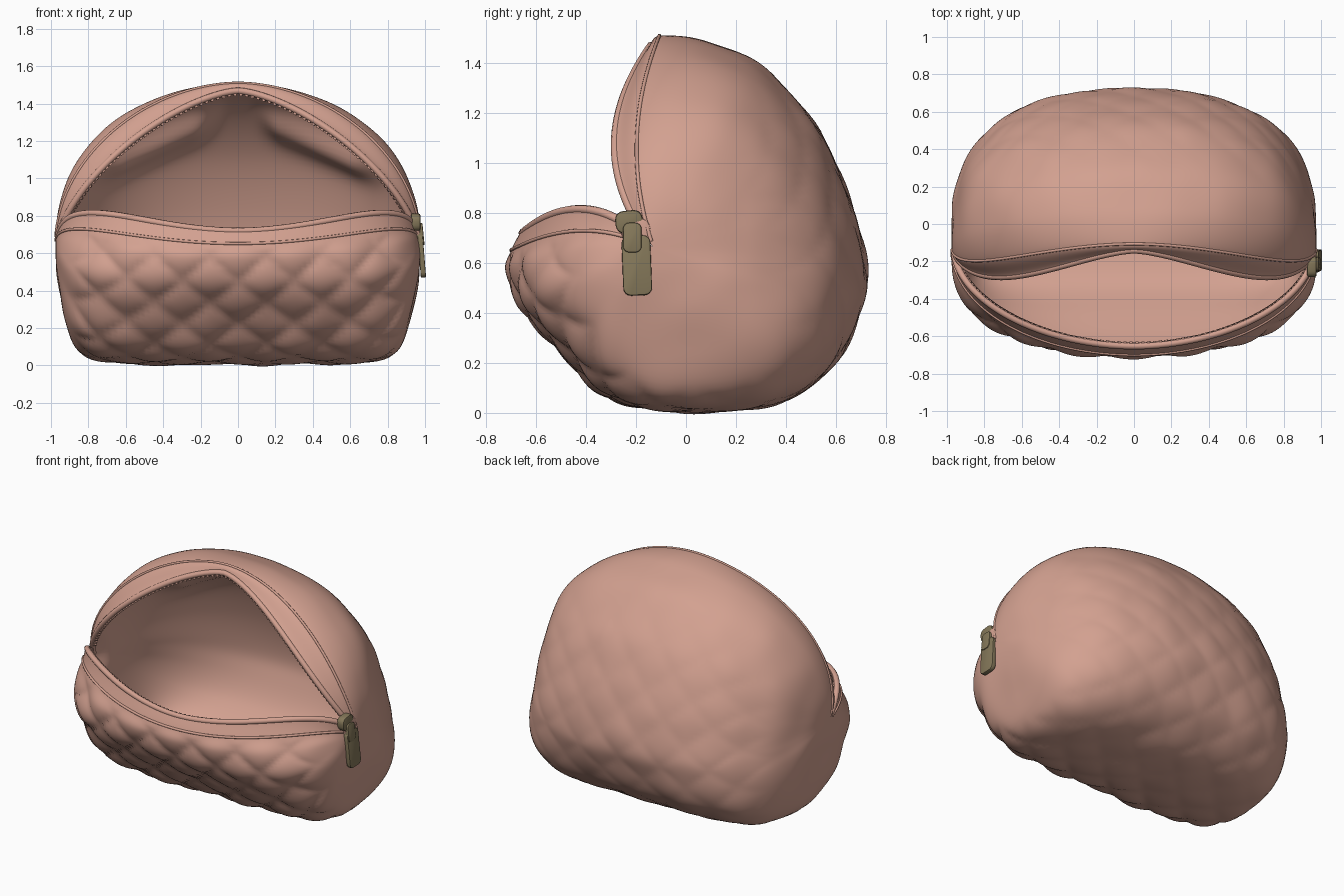
import bpy, bmesh, math
from mathutils import Vector, noise

cube = bpy.data.objects.get("Cube")
if cube:
    bpy.data.objects.remove(cube)


def material(name, rgb):
    m = bpy.data.materials.new(name)
    m.use_nodes = True
    m.diffuse_color = (*rgb, 1)
    m.node_tree.nodes["Principled BSDF"].inputs["Base Color"].default_value = (*rgb, 1)
    return m


PINK = material("dusty pink fabric", (0.65, 0.355, 0.28))
BRASS = material("aged brass", (0.23, 0.185, 0.10))

# Middle cross-section from front lip under and over to top lip: y, z, squareness
PROFILE = [Vector(p) for p in (
    (-.665, .72, 1.9), (-.70, .65, 2), (-.72, .57, 2.3), (-.66, .42, 3),
    (-.5, .24, 4), (-.34, .08, 6), (-.15, .015, 7.5), (.12, .005, 7.5),
    (.4, .05, 6), (.6, .2, 4), (.7, .4, 2.9), (.725, .57, 2.5),
    (.66, .85, 2.4), (.52, 1.15, 2.35), (.3, 1.39, 2.3), (.08, 1.49, 2.2),
    (-.1, 1.51, 1.9), (-.14, 1.48, 1.5))]
HINGE_X, HINGE_Y, HINGE_Z = .975, -.13, .66
ROWS, COLS = 150, 120


def ramp(x, a, b):
    t = min(max((x - a) / (b - a), 0), 1)
    return t * t * (3 - 2 * t)


def section(u):
    """Smooth interpolation along the profile."""
    last = len(PROFILE) - 1
    f = min(max(u, 0), 1) * last
    i = min(int(f), last - 1)
    t = f - i
    a, b, c, d = (PROFILE[min(max(i + k, 0), last)] for k in (-1, 0, 1, 2))
    return .5 * (2 * b + (c - a) * t + (2 * a - 5 * b + 4 * c - d) * t * t
                 + (3 * b - a - 3 * c + d) * t ** 3)


def surface(u, v):
    """Point on the pouch; every meridian fans out from the two hinges."""
    y, z, n = section(u)
    t = (v - .5) * math.pi
    s, c = math.sin(t), max(math.cos(t), 0)
    k = (abs(s) ** n + c ** n) ** (-1 / n)
    x, r = s * k, c * k
    wave = 4 * r * max(1 - r, 0)
    front = max(0, 1 - u / .25) ** 2
    top = max(0, 1 - (1 - u) / .2) ** 2
    p = Vector((HINGE_X * x,
                HINGE_Y + (y - HINGE_Y) * r - .15 * wave * top,
                HINGE_Z + (z - HINGE_Z) * r + .125 * wave * front))
    p.x *= 1 - .07 * ramp(p.z, .6, .05)
    return p


def finish(bm, name, mat, angle=50):
    me = bpy.data.meshes.new(name)
    bm.to_mesh(me)
    bm.free()
    ob = bpy.data.objects.new(name, me)
    bpy.context.collection.objects.link(ob)
    me.materials.append(mat)
    bpy.ops.object.select_all(action='DESELECT')
    ob.select_set(True)
    bpy.context.view_layer.objects.active = ob
    bpy.ops.object.shade_smooth_by_angle(angle=math.radians(angle))
    return ob


def sheet(name, offset, flip):
    """Grid over the pouch surface, moved along its normals by offset(u, v, vertex, length)."""
    bm = bmesh.new()
    grid = [[bm.verts.new(surface(i / ROWS, j / COLS)) for j in range(COLS + 1)]
            for i in range(ROWS + 1)]
    for i in range(ROWS):
        for j in range(COLS):
            bm.faces.new((grid[i][j], grid[i + 1][j], grid[i + 1][j + 1], grid[i][j + 1]))
    bm.normal_update()
    moves, length = [], 0
    for i, row in enumerate(grid):
        if i:
            length += (row[COLS // 2].co - grid[i - 1][COLS // 2].co).length
        for j, vert in enumerate(row):
            if 0 < j < COLS:
                moves.append((vert, vert.normal * offset(i / ROWS, j / COLS, vert, length)))
    for vert, move in moves:
        vert.co += move
    bmesh.ops.remove_doubles(bm, verts=bm.verts, dist=.0005)
    if flip:
        bmesh.ops.reverse_faces(bm, faces=bm.faces)
    return finish(bm, name, PINK)


def quilt(u, v, vert, length):
    a, b = vert.co.x / .3, length / .3
    q = abs(math.sin(math.pi * (a + b)) * math.sin(math.pi * (a - b))) ** .6
    edge = ramp(u, .06, .12) * ramp(min(v, 1 - v), .03, .12)
    facing = 1 - ramp(abs(vert.normal.x), .5, .95)
    strength = .024 * facing * (1 - .7 * ramp(u, .28, .42)) * (1 - ramp(u, .72, .85))
    lumps = .012 * noise.noise(vert.co * 4) * ramp(1 - u, .06, .2)
    return edge * (strength * (q - .7) + lumps)


def lining_sag(u, v, vert, length):
    p = vert.co
    # Folds hang along a slope on both sides of the roof
    fold = (p.z - 1.36 + .45 * (abs(p.x) - .15)) / .09
    span = ramp(abs(p.x), .06, .25) * (1 - ramp(abs(p.x), .65, .85))
    g = math.exp(-fold * fold) * span * ramp(1 - u, .05, .16)
    return -.035 * ramp(min(v, 1 - v), 0, .06) - .07 * g


sheet("quilted_shell", quilt, False)
sheet("lining", lining_sag, True)


# Piping and zip tape follow the two lips
def cord(name, points, radius):
    sides = 8
    bm = bmesh.new()
    rings = []
    for i, p in enumerate(points):
        along = (points[min(i + 1, len(points) - 1)] - points[max(i - 1, 0)]).normalized()
        side = along.cross(Vector((0, -.6, .8))).normalized()
        up = side.cross(along)
        rings.append([bm.verts.new(p + radius * (side * math.cos(k * math.tau / sides)
                                                 + up * math.sin(k * math.tau / sides)))
                      for k in range(sides)])
    for a, b in zip(rings, rings[1:]):
        for k in range(sides):
            m = (k + 1) % sides
            bm.faces.new((a[k], a[m], b[m], b[k]))
    bm.faces.new(rings[0][::-1])
    bm.faces.new(rings[-1])
    bmesh.ops.recalc_face_normals(bm, faces=bm.faces)
    return finish(bm, name, PINK)


def block(bm, size, centre, direction):
    for v in bmesh.ops.create_cube(bm, size=1)["verts"]:
        v.co = Vector(v.co) * Vector(size)
        v.co.rotate(direction.to_track_quat('X', 'Z'))
        v.co += centre


for name, u, seam_u in (("front", 0, .058), ("top", 1, .945)):
    centre = Vector((0, HINGE_Y, HINGE_Z))
    steps = [.01 + .98 * i / 90 for i in range(91)]
    lip = []
    for v in steps:
        p = surface(u, v)
        lip.append(p + (centre - p).normalized() * .012)
    cord(name + "_zip_tape", lip, .018)
    cord(name + "_seam_piping", [surface(seam_u, v) for v in steps], .008)
    # Row of zip teeth
    bm = bmesh.new()
    for a, b in zip(lip[3:-3], lip[4:-2]):
        mid = (a + b) / 2
        block(bm, (.016, .02, .022), mid + (centre - mid).normalized() * .014, b - a)
    finish(bm, name + "_zip_teeth", PINK, 30)


# Zip slider and pull tab on the left hinge
def rounded(name, size, centre, tilt, mat, bevel):
    bm = bmesh.new()
    for v in bmesh.ops.create_cube(bm, size=1)["verts"]:
        v.co = Vector(v.co) * Vector(size)
    # Round the outline first, then soften the rims
    outline = [e for e in bm.edges if abs(e.verts[0].co.x - e.verts[1].co.x) > size[0] / 2]
    bmesh.ops.bevel(bm, geom=outline, offset=bevel, segments=4, affect='EDGES', profile=.5)
    rims = [e for e in bm.edges if e.calc_face_angle() > 1.2]
    bmesh.ops.bevel(bm, geom=rims, offset=size[0] / 6, segments=2, affect='EDGES', profile=.5)
    ob = finish(bm, name, mat, 40)
    ob.location = centre
    ob.rotation_euler = tilt
    return ob


rounded("zip_end_fabric", (.07, .12, .12), (.94, -.195, .715), (.3, 0, 0), PINK, .04)
rounded("zip_slider", (.05, .11, .09), (.95, -.228, .765), (.1, 0, 0), BRASS, .035)
rounded("pull_ring", (.04, .075, .12), (.972, -.215, .70), (0, -.1, 0), BRASS, .025)
rounded("pull_tab", (.028, .115, .24), (.982, -.197, .59), (.04, -.08, 0), BRASS, .03)
